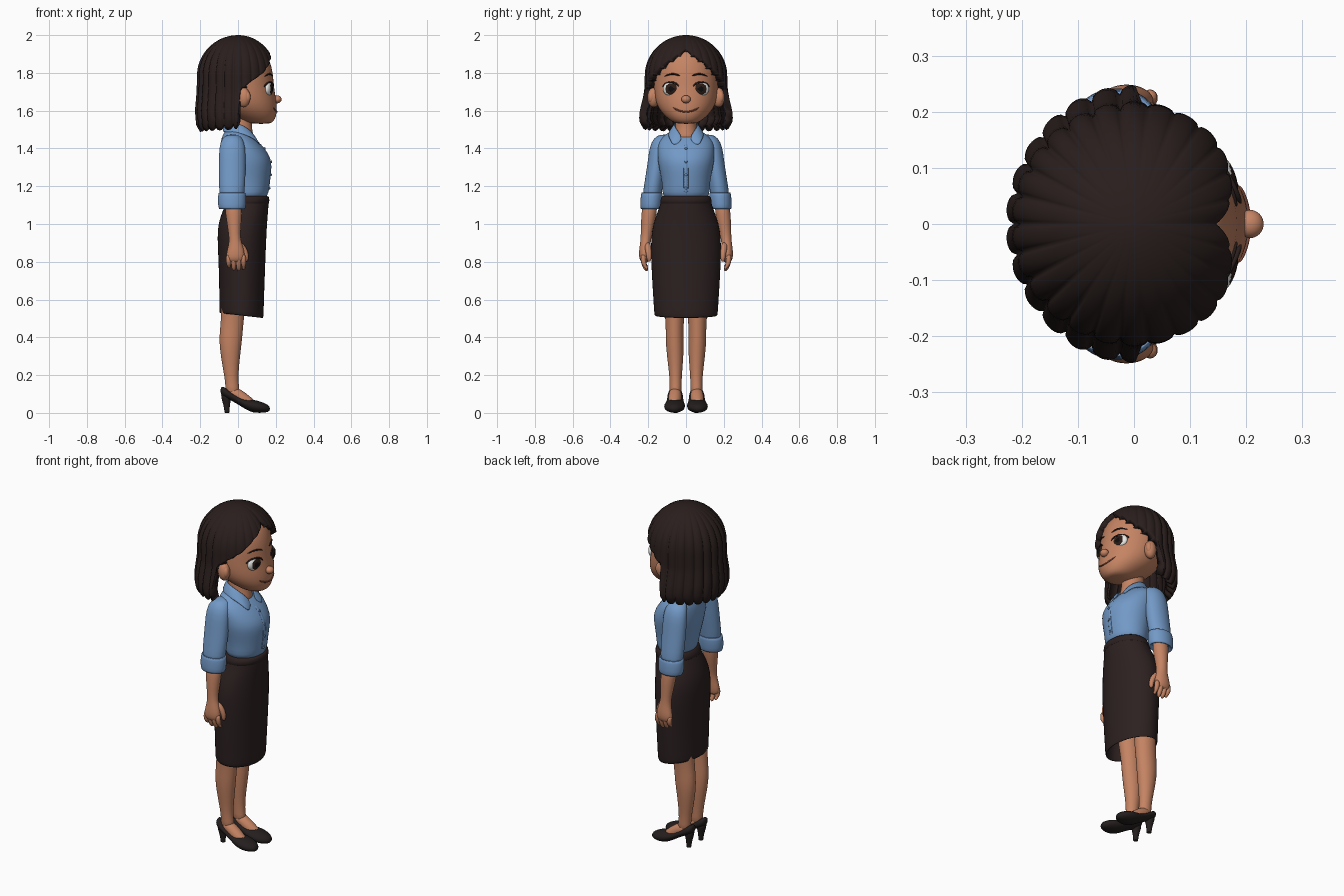
import bpy, bmesh, math
from mathutils import Vector

def material(name, r, g, b):
    m = bpy.data.materials.new(name)
    m.diffuse_color = (r, g, b, 1)
    return m

HAIR = material("dark brown hair", .022, .013, .012)
SKIN = material("warm skin", .56, .23, .125)
SHIRT = material("blue cloth", .17, .32, .57)
SKIRT = material("charcoal cloth", .026, .015, .015)
SHOE = material("black leather", .018, .013, .013)
WHITE = material("eye white", .8, .8, .78)
IRIS = material("dark iris", .025, .012, .008)
PUPIL = material("black pupil", .004, .004, .004)
LIP = material("lip brown", .25, .075, .045)

def mesh(name, verts, faces, mat, sub=0, thick=0, fix=True):
    me = bpy.data.meshes.new(name)
    me.from_pydata(verts, [], faces)
    if fix:
        bm = bmesh.new()
        bm.from_mesh(me)
        bmesh.ops.recalc_face_normals(bm, faces=bm.faces)
        bm.to_mesh(me)
        bm.free()
    me.materials.append(mat)
    for p in me.polygons:
        p.use_smooth = True
    ob = bpy.data.objects.new(name, me)
    bpy.context.collection.objects.link(ob)
    if thick:
        mod = ob.modifiers.new("thickness", 'SOLIDIFY')
        mod.thickness, mod.offset = thick, -1
    if sub:
        ob.modifiers.new("smooth", 'SUBSURF').levels = sub
    return ob

def loft(name, rings, mat, sub=1, n=24):
    """Join closed rings (each n points) and cap both ends."""
    verts = [p for r in rings for p in r]
    faces = [(j*n+i, j*n+(i+1) % n, (j+1)*n+(i+1) % n, (j+1)*n+i)
             for j in range(len(rings)-1) for i in range(n)]
    faces += [tuple(range(n)), tuple(range((len(rings)-1)*n, len(rings)*n))]
    return mesh(name, verts, faces, mat, sub)

def angles(n=24):
    return [2*math.pi*i/n for i in range(n)]

def body(name, rows, mat, s=1):
    """Upright loft; rows are (z, x front, x back, y centre, y radius)."""
    return loft(name, [[((f+b)/2+(f-b)/2*math.cos(a), s*cy+ry*math.sin(a), z) for a in angles()]
                       for z, f, b, cy, ry in rows], mat)

def tube(name, pts, radii, mat, n=10):
    """Round tube through points, tapered by radii."""
    pts = [Vector(p) for p in pts]
    rings = []
    for i, p in enumerate(pts):
        d = (pts[min(i+1, len(pts)-1)] - pts[max(i-1, 0)]).normalized()
        u = d.cross(Vector((0, 0, 1)) if abs(d.z) < .8 else Vector((1, 0, 0))).normalized()
        v = d.cross(u)
        rings.append([p + radii[i]*(u*math.cos(a)+v*math.sin(a)) for a in angles(n)])
    return loft(name, rings, mat, 1, n)

def strip(name, a, b, mat, thick, sub=1):
    n = len(a)
    return mesh(name, a+b, [(i, i+1, n+i+1, n+i) for i in range(n-1)], mat, sub, thick)

def ball(name, loc, scale, mat, rot=0):
    bpy.ops.mesh.primitive_uv_sphere_add(segments=32, ring_count=20, location=loc, rotation=(0, 0, rot))
    ob = bpy.context.object
    ob.name, ob.scale = name, scale
    ob.data.materials.append(mat)
    bpy.ops.object.shade_smooth()
    return ob

def surface_x(ob, y, z):
    """x of the front surface of an object at (y, z)."""
    dg = bpy.context.evaluated_depsgraph_get()
    return ob.evaluated_get(dg).ray_cast(Vector((1, y, z)), Vector((-1, 0, 0)))[1].x

def interp(x, table):
    for (x0, y0), (x1, y1) in zip(table, table[1:]):
        if x <= x1:
            t = max(0, (x-x0)/(x1-x0))
            return y0+(y1-y0)*t
    return table[-1][1]

# head and neck
head = body("head", [(1.53, .165, .08, 0, .04), (1.54, .188, .03, 0, .075), (1.57, .203, -.03, 0, .11),
                     (1.60, .207, -.08, 0, .138), (1.64, .206, -.12, 0, .16), (1.69, .198, -.15, 0, .17),
                     (1.74, .19, -.16, 0, .172), (1.80, .187, -.16, 0, .172), (1.86, .172, -.15, 0, .16),
                     (1.91, .143, -.12, 0, .13), (1.95, .08, -.07, 0, .08)], SKIN)
body("neck", [(1.42, .08, -.06, 0, .08), (1.46, .085, -.06, 0, .07), (1.50, .075, -.055, 0, .058),
              (1.54, .072, -.055, 0, .055), (1.62, .08, -.06, 0, .06)], SKIN)
bpy.context.view_layer.update()

# face details
ball("nose", (.207, 0, 1.66), (.024, .025, .021), SKIN)
mouth = [(surface_x(head, y, z)+.001, y, z) for y, z in
         [(i*.0115, 1.594+.022*(i/6)**2) for i in range(-6, 7)]]
tube("mouth", mouth, [.002]+[.0045]*11+[.002], LIP)
for s in (1, -1):
    ball("ear", (.03, s*.172, 1.67), (.036, .032, .052), SKIN, s*.5)
    ball("inner_ear", (.047, s*.183, 1.672), (.02, .018, .032), SKIN, s*.5)
    ex = surface_x(head, s*.08, 1.715)
    eye = ball("eye", (ex-.008, s*.08, 1.715), (.019, .044, .037), WHITE, s*.3)
    eye.data.materials.append(IRIS)
    eye.data.materials.append(PUPIL)
    for p in eye.data.polygons:
        c = p.center
        r = math.hypot(c.y*.044+s*.006, c.z*.037)
        if c.x > 0 and r < .031:
            p.material_index = 2 if r < .015 else 1
    arc = [(s*(.08-.046*math.cos(a)), 1.715+.036*math.sin(a))
           for a in [.3+i*.32 for i in range(9)]]
    tube("eyelash", [(surface_x(head, y, z)+.004, y, z) for y, z in arc], [.002]+[.005]*7+[.003], HAIR)
    brow = [(s*(.03+.017*i), 1.783+.012*math.sin(i*.65)) for i in range(6)]
    tube("eyebrow", [(surface_x(head, y, z)+.001, y, z) for y, z in brow],
         [.003, .005, .005, .005, .004, .002], HAIR)

# bob of hair: one lobed sheet from crown to fringe and curtain
ends = [(0, 1.925), (12, 1.90), (30, 1.86), (50, 1.80), (70, 1.755), (86, 1.71), (92, 1.5), (180, 1.485)]
flare_y = [(1.48, .95), (1.51, 1.06), (1.55, 1.14), (1.60, 1.12), (1.70, 1.01), (1.78, 1)]
flare_x = [(1.48, .9), (1.52, 1.02), (1.60, 1.05), (1.70, 1.01), (1.78, 1)]
COLS, ROWS = 234, 30
verts, faces = [], []
for i in range(COLS):
    a = 2*math.pi*i/COLS
    deg = math.degrees(min(a, 2*math.pi-a))
    lobe = math.sqrt(abs(math.sin(13*a)))
    end = interp(deg, ends) + (.02*(1-lobe) if deg > 92 else 0)
    arc = .32*math.acos((end-1.785)/.215)/(math.pi/2) if end > 1.785 else .32+1.785-end
    for j in range(ROWS+1):
        d = arc*(j+.15)/(ROWS+.15)
        th = min(d/.32, 1)*math.pi/2
        z = 1.785+.215*math.cos(th) - max(0, d-.32)
        depth = (.035 if deg < 85 else .065)*min(1, d/.25)
        r = math.sin(th)*(1+depth*(lobe-.75))*(1-.05*math.exp(-(deg/7)**2))
        x = r*math.cos(a)*(.207 if deg < 90 else .215*interp(z, flare_x))
        verts.append((x, r*math.sin(a)*.215*interp(z, flare_y), z))
    k, m = i*(ROWS+1), ((i+1) % COLS)*(ROWS+1)
    faces += [(k+j, k+j+1, m+j+1, m+j) for j in range(ROWS)]
faces.append(tuple(i*(ROWS+1) for i in range(COLS)))
mesh("hair", verts, faces, HAIR, 0, .045, fix=False)

# shirt
shirt = body("shirt", [(1.12, .15, -.045, 0, .12), (1.17, .163, -.055, 0, .125), (1.22, .168, -.065, 0, .128),
                       (1.28, .176, -.08, 0, .14), (1.33, .178, -.09, 0, .15), (1.37, .163, -.095, 0, .152),
                       (1.42, .125, -.095, 0, .152), (1.455, .09, -.088, 0, .135),
                       (1.485, .05, -.075, 0, .095), (1.50, .03, -.06, 0, .06)], SHIRT)
bpy.context.view_layer.update()
heights = [1.16+.027*i for i in range(11)]
strip("button_placket", [(surface_x(shirt, -.013, z)+.003, -.013, z) for z in heights],
      [(surface_x(shirt, .013, z)+.003, .013, z) for z in heights], SHIRT, .005)
for z in (1.19, 1.26, 1.33, 1.40):
    ball("button", (surface_x(shirt, 0, z)+.004, 0, z), (.004, .007, .007), SHIRT)
for s in (1, -1):
    top = [(.1, .006, 1.452), (.068, .05, 1.505), (.01, .068, 1.535), (-.045, .05, 1.545), (-.066, 0, 1.55)]
    low = [(.128, .066, 1.405), (.1, .09, 1.45), (.01, .105, 1.485), (-.065, .07, 1.487), (-.096, 0, 1.485)]
    strip("collar", [(x, s*y, z) for x, y, z in top], [(x, s*y, z) for x, y, z in low], SHIRT, .01, 2)
    body("sleeve", [(1.475, .0, -.055, .1, .04), (1.455, .025, -.085, .125, .046), (1.41, .04, -.1, .143, .05),
                    (1.33, .04, -.102, .153, .05), (1.25, .04, -.102, .165, .05),
                    (1.17, .035, -.1, .178, .05), (1.13, .03, -.095, .18, .05)], SHIRT, s)
    body("rolled_cuff", [(1.12, .02, -.08, .183, .045), (1.165, .03, -.092, .18, .05), (1.172, .042, -.104, .18, .057),
                         (1.13, .044, -.108, .183, .059), (1.082, .042, -.105, .186, .057),
                         (1.074, .033, -.095, .186, .05), (1.1, .02, -.08, .186, .04)], SHIRT, s)

# forearms and hands
for s in (1, -1):
    body("forearm", [(1.14, .02, -.075, .187, .04), (1.05, .022, -.066, .196, .041), (.98, .015, -.055, .205, .034),
                     (.92, .012, -.046, .213, .027), (.88, .028, -.052, .217, .029), (.84, .036, -.063, .22, .03),
                     (.81, .034, -.062, .22, .026), (.795, .02, -.05, .216, .016)], SKIN, s)
    for k in range(4):
        x, tip = -.05+.026*k, (.775, .758, .755, .765)[k]
        tube("finger", [(x, s*.225, .84), (x, s*.228, .81), (x+.002, s*.22, .782), (x+.002, s*.208, tip),
                        (x+.002, s*.203, tip-.002)], [.014, .015, .014, .012, .005], SKIN)
    tube("thumb", [(.0, s*.205, .9), (.03, s*.2, .87), (.043, s*.197, .84), (.043, s*.195, .81), (.042, s*.195, .8)],
         [.018, .018, .015, .013, .006], SKIN)

# pencil skirt with hollow hem, sloping up to the back
skirt = body("skirt", [(1.14, .15, -.04, 0, .12), (1.145, .164, -.05, 0, .13), (1.10, .163, -.068, 0, .137),
                       (1.04, .158, -.095, 0, .163), (.97, .153, -.111, 0, .182), (.88, .149, -.108, 0, .19),
                       (.7, .142, -.1, 0, .181), (.55, .137, -.1, 0, .171), (.515, .136, -.1, 0, .169),
                       (.512, .128, -.092, 0, .161), (.56, .125, -.09, 0, .158), (.7, .12, -.09, 0, .155)], SKIRT)
for v in skirt.data.vertices:
    if v.co.z < .53:
        v.co.z -= .12*(v.co.x-.02)
body("waistband", [(1.10, .15, -.06, 0, .13), (1.102, .167, -.07, 0, .14), (1.148, .169, -.055, 0, .134),
                   (1.15, .15, -.04, 0, .12)], SKIRT)

# legs and court shoes
for s in (1, -1):
    body("leg", [(.75, .07, -.07, .075, .06), (.6, .042, -.088, .064, .055), (.5, .032, -.09, .06, .05),
                 (.44, .026, -.096, .06, .047), (.38, .021, -.1, .06, .048), (.3, .011, -.092, .057, .044),
                 (.2, .001, -.073, .055, .033), (.14, .004, -.066, .055, .031), (.09, .015, -.066, .056, .033)],
         SKIN, s)
    tube("foot", [(-.05, s*.056, .115), (-.015, s*.057, .103), (.02, s*.059, .077), (.06, s*.062, .047), (.1, s*.062, .03)],
         [.03, .034, .036, .034, .02], SKIN, 16)
    rows = [(-.093, .10, .135, .015), (-.08, .085, .142, .034), (-.05, .072, .122, .041), (0, .046, .09, .043),
            (.04, .018, .074, .05), (.08, 0, .071, .057), (.12, 0, .06, .054), (.15, .002, .048, .038),
            (.17, .01, .034, .014)]
    loft("shoe", [[(x, s*(.057+.04*max(x, 0))+w*math.cos(a), (b+t)/2+(t-b)/2*math.sin(a)) for a in angles()]
                  for x, b, t, w in rows], SHOE)
    tube("shoe_heel", [(-.062, s*.056, .11), (-.062, s*.056, .08), (-.06, s*.056, .04), (-.058, s*.056, .003),
                       (-.058, s*.056, 0)], [.03, .028, .016, .014, .013], SHOE, 14)
